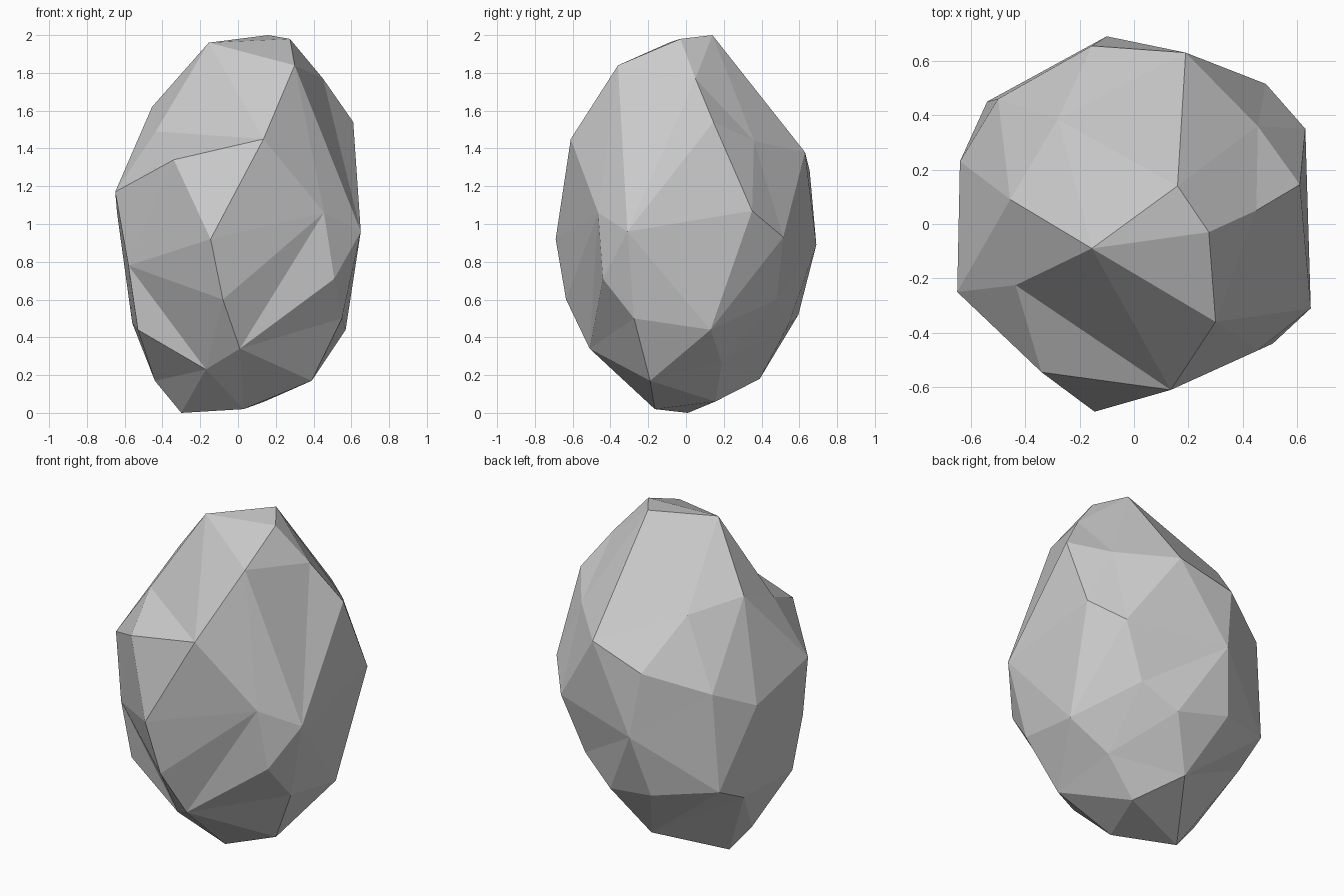
import bpy, bmesh
from mathutils import Vector

# Corners of the boulder, bottom to top
CORNERS = [
    (-.30, .01, 0), (.03, -.165, .02), (.14, .155, .06), (.39, -.19, .17),
    (-.44, -.01, .17), (-.04, .39, .18), (-.17, -.34, .23), (.345, .19, .265),
    (.01, -.51, .34), (.57, .13, .44), (-.53, -.27, .44), (.134, .54, .46),
    (-.56, .24, .475), (.55, -.275, .50), (-.18, .595, .52), (-.54, .45, .58),
    (-.08, -.635, .60), (.344, .48, .60), (.51, -.44, .71), (-.58, -.30, .78),
    (-.10, .69, .89), (-.145, -.69, .92), (.485, .515, .93), (.65, -.31, .96),
    (-.64, .23, 1.055), (.455, -.465, 1.06), (.63, .35, 1.07), (-.50, .46, 1.17),
    (-.65, -.25, 1.17), (-.155, .655, 1.28), (-.34, -.545, 1.34), (.19, .63, 1.38),
    (.455, .36, 1.44), (.135, -.61, 1.45), (-.435, -.225, 1.49), (.61, .145, 1.54),
    (-.28, .385, 1.57), (-.455, .09, 1.62), (.45, .05, 1.77), (.30, -.36, 1.84),
    (-.155, -.09, 1.96), (.275, -.03, 1.98), (.16, .14, 2.0)]

# Ridges that must run between particular corners
RIDGES = [(34, 33), (34, 30), (25, 8), (21, 25), (16, 25), (19, 21), (8, 13),
          (23, 35), (40, 39), (40, 33), (16, 19), (35, 13), (19, 6), (16, 6),
          (39, 25), (39, 23), (38, 23), (42, 31)]

bm = bmesh.new()

# Wrap the corners as a hull on a sphere, so shallow dents keep their corner
verts = []
for x, y, z in CORNERS:
    verts.append(bm.verts.new(Vector((x, y, (z - 1) * 0.69)).normalized()))
bmesh.ops.convex_hull(bm, input=verts)

# Turn edges so that the ridges run the right way
for _ in range(2):
    for a, b in RIDGES:
        va, vb = verts[a], verts[b]
        if bm.edges.get((va, vb)):
            continue
        for e in list(bm.edges):
            if len(e.link_faces) != 2:
                continue
            tips = {v for f in e.link_faces for v in f.verts} - set(e.verts)
            if tips == {va, vb}:
                bmesh.ops.rotate_edges(bm, edges=[e], use_ccw=False)
                break

# Pull every corner to its real place
for v, co in zip(verts, CORNERS):
    v.co = co
bmesh.ops.recalc_face_normals(bm, faces=bm.faces)

mesh = bpy.data.meshes.new("boulder")
bm.to_mesh(mesh)
bm.free()
boulder = bpy.data.objects.new("boulder", mesh)
bpy.context.collection.objects.link(boulder)
